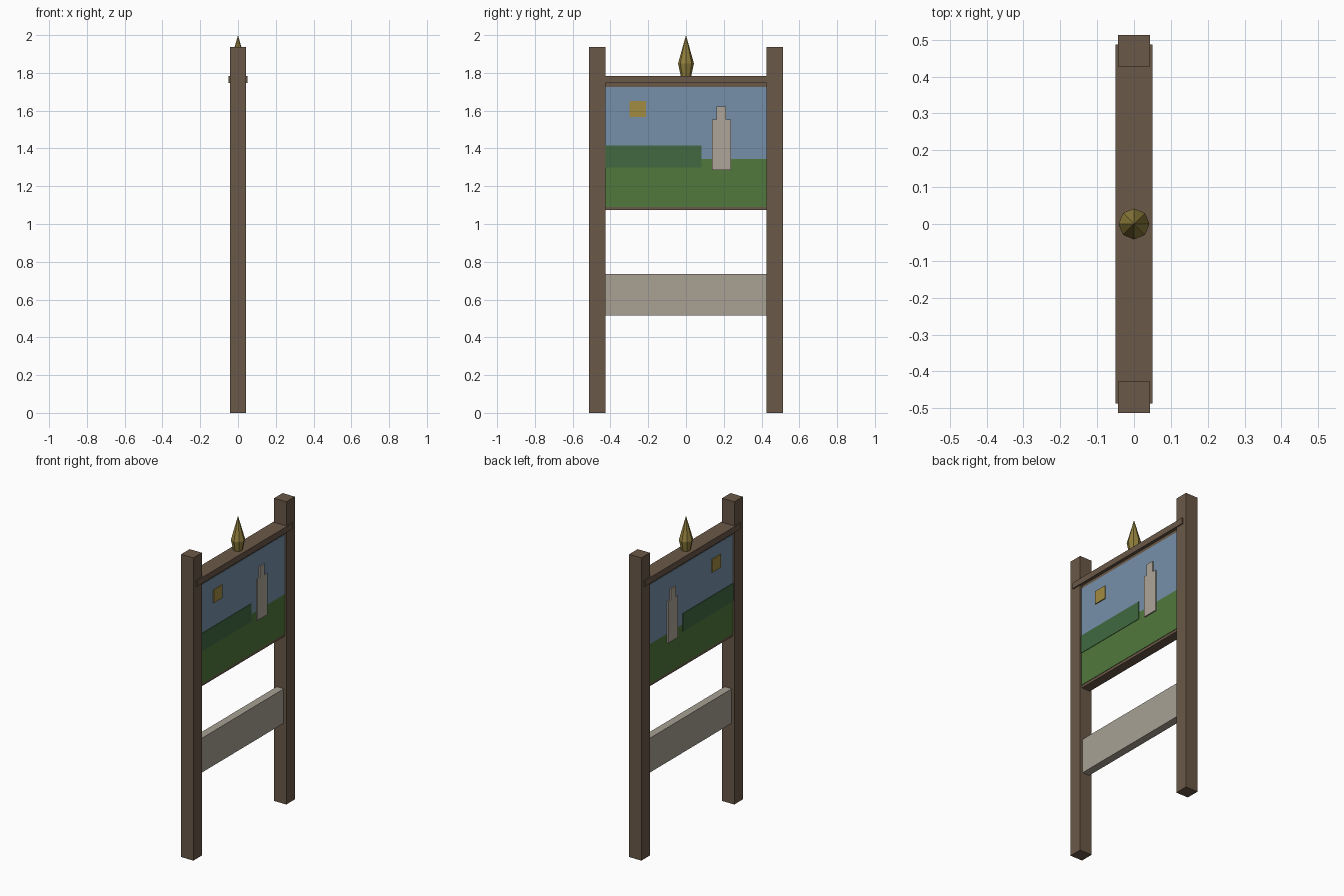
import bpy
import bmesh
from math import pi
from mathutils import Matrix

if "Cube" in bpy.data.objects:
    bpy.data.objects.remove(bpy.data.objects["Cube"], do_unlink=True)


def material(name, *rgb):
    """Flat material from 0-255 display values."""
    lin = [((c / 255 + 0.055) / 1.055) ** 2.4 for c in rgb] + [1]
    m = bpy.data.materials.new(name)
    m.use_nodes = True
    m.diffuse_color = lin
    m.node_tree.nodes["Principled BSDF"].inputs["Base Color"].default_value = lin
    return m


wood = material("brown wood", 106, 88, 71)
stone = material("pale plank", 168, 161, 148)
sky = material("sky blue", 118, 144, 170)
grass = material("grass green", 81, 120, 61)
hedge = material("hedge green", 65, 105, 65)
tower = material("tower beige", 174, 165, 152)
sun = material("sun yellow", 161, 139, 65)
gold = material("dull gold", 146, 128, 61)


def finish(name, bm, mat):
    mesh = bpy.data.meshes.new(name)
    bm.to_mesh(mesh)
    bm.free()
    mesh.materials.append(mat)
    obj = bpy.data.objects.new(name, mesh)
    bpy.context.collection.objects.link(obj)
    return obj


def box(name, x, y, z, mat):
    """Box from (low, high) ranges on each axis."""
    bm = bmesh.new()
    bmesh.ops.create_cube(bm, size=1)
    for v in bm.verts:
        for i, (low, high) in enumerate((x, y, z)):
            v.co[i] = high if v.co[i] > 0 else low
    return finish(name, bm, mat)


# Posts
for side, s in (("front", -1), ("back", 1)):
    box(side + "_post", (-0.043, 0.043), sorted((s * 0.427, s * 0.513)), (0, 1.938), wood)

# Cap beam, picture board and lower plank
box("cap_beam", (-0.05, 0.05), (-0.487, 0.487), (1.746, 1.784), wood)
box("picture_board", (-0.03, 0.03), (-0.43, 0.43), (1.073, 1.747), wood)
box("lower_plank", (-0.025, 0.025), (-0.43, 0.43), (0.516, 0.736), stone)

# Painted scene as thin plates on both faces: name, y, z, base, thickness, material
plates = (
    ("sky", (-0.427, 0.427), (1.345, 1.726), 0.03, 0.003, sky),
    ("grass", (-0.427, 0.427), (1.09, 1.345), 0.03, 0.003, grass),
    ("hedge", (-0.427, 0.083), (1.3, 1.415), 0.033, 0.003, hedge),
    ("tower", (0.138, 0.238), (1.287, 1.552), 0.033, 0.008, tower),
    ("tower_top", (0.162, 0.212), (1.552, 1.622), 0.033, 0.008, tower),
    ("sun", (-0.299, -0.212), (1.566, 1.65), 0.033, 0.006, sun),
)
for side, s in (("left", 1), ("right", -1)):
    for name, y, z, base, thick, mat in plates:
        box(f"{side}_{name}", sorted((s * base, s * (base + thick))), y, z, mat)

# Faceted finial: flared base and long tip
bm = bmesh.new()
for r1, r2, low, high in ((0.028, 0.042, 1.784, 1.85), (0.042, 0, 1.85, 2)):
    bmesh.ops.create_cone(bm, segments=8, radius1=r1, radius2=r2, depth=high - low,
                          matrix=Matrix.Translation((0, 0, (low + high) / 2))
                          @ Matrix.Rotation(pi / 2, 4, "Z"))
bmesh.ops.remove_doubles(bm, verts=bm.verts, dist=0.0001)
finish("finial", bm, gold)
